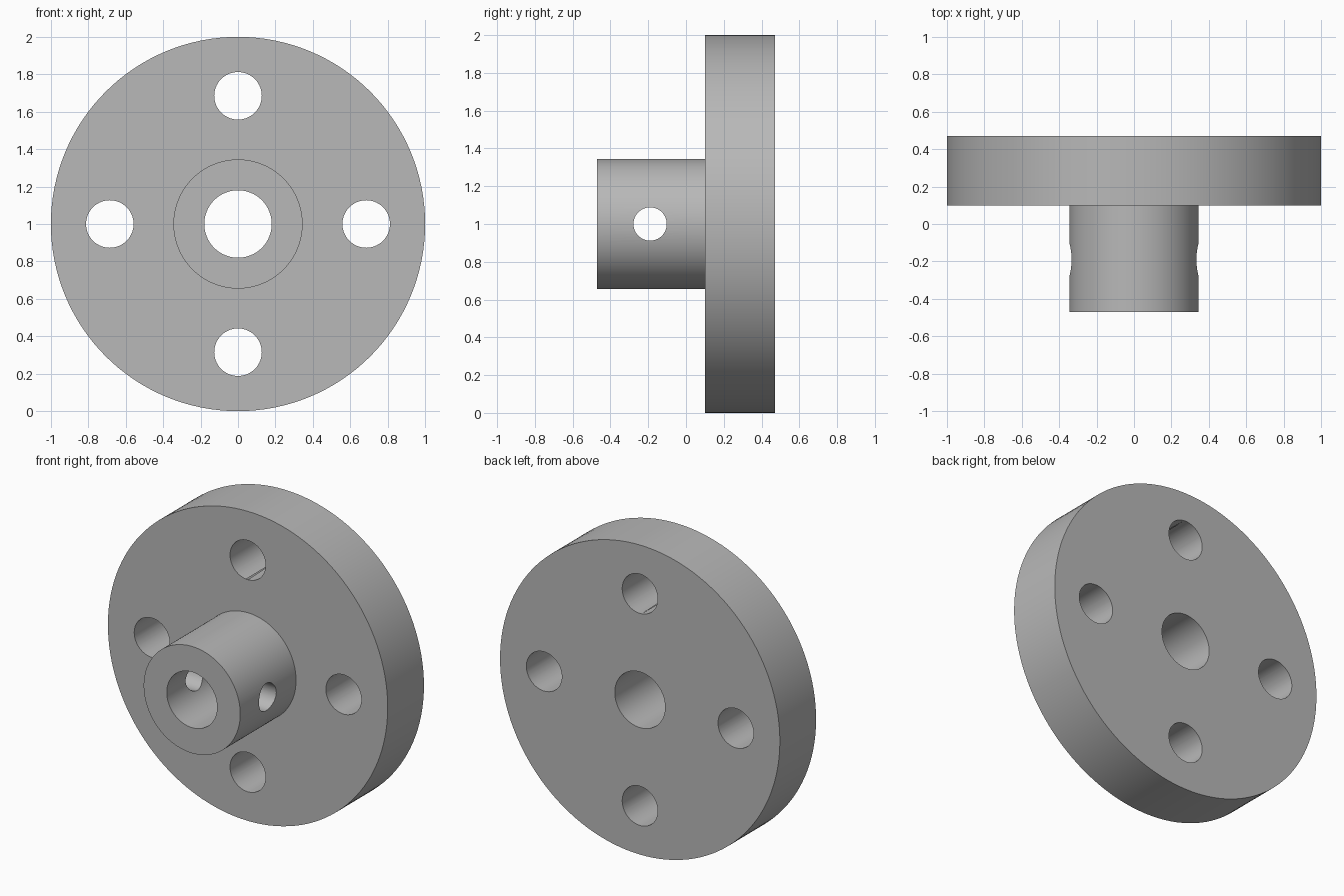
import bpy
import bmesh
from math import radians, sin, cos, pi
from mathutils import Matrix, Vector

if "Cube" in bpy.data.objects:
    bpy.data.objects.remove(bpy.data.objects["Cube"], do_unlink=True)

CENTRE_Z = 1.0
FRONT, STEP, BACK = -0.47, 0.10, 0.47
FLANGE_R, HUB_R, BORE_R = 1.0, 0.345, 0.18
BOLT_R, BOLT_CIRCLE = 0.127, 0.685
PIN_R, PIN_Y = 0.088, -0.19

# Plain grey metal
metal = bpy.data.materials.new("grey_metal")
metal.use_nodes = True
grey = (0.48, 0.48, 0.48, 1)
metal.diffuse_color = grey
metal.node_tree.nodes["Principled BSDF"].inputs["Base Color"].default_value = grey


def lathe(name, profile, steps=128):
    """Spin a closed (radius, y) profile around the shaft axis."""
    bm = bmesh.new()
    rings = []
    for i in range(steps):
        a = 2 * pi * i / steps
        rings.append([bm.verts.new((r * cos(a), y, CENTRE_Z + r * sin(a)))
                      for r, y in profile])
    n = len(profile)
    for i in range(steps):
        ring, after = rings[i], rings[(i + 1) % steps]
        for j in range(n):
            k = (j + 1) % n
            bm.faces.new((ring[j], ring[k], after[k], after[j]))
    bmesh.ops.recalc_face_normals(bm, faces=bm.faces)
    mesh = bpy.data.meshes.new(name)
    bm.to_mesh(mesh)
    bm.free()
    obj = bpy.data.objects.new(name, mesh)
    bpy.context.collection.objects.link(obj)
    mesh.materials.append(metal)
    return obj


def drill(target, centre, axis, radius, depth):
    """Cut a round hole through the target along the given axis."""
    turn = Vector((0, 0, 1)).rotation_difference(Vector(axis))
    bm = bmesh.new()
    bmesh.ops.create_cone(bm, cap_ends=True, segments=64, radius1=radius,
                          radius2=radius, depth=depth,
                          matrix=Matrix.Translation(centre) @ turn.to_matrix().to_4x4())
    mesh = bpy.data.meshes.new("drill")
    bm.to_mesh(mesh)
    bm.free()
    mesh.materials.append(metal)
    cutter = bpy.data.objects.new("drill", mesh)
    cutter.hide_render = True
    bpy.context.collection.objects.link(cutter)
    mod = target.modifiers.new("hole", 'BOOLEAN')
    mod.operation = 'DIFFERENCE'
    mod.solver = 'EXACT'
    mod.object = cutter
    bpy.ops.object.modifier_apply(modifier=mod.name)
    bpy.data.objects.remove(cutter, do_unlink=True)


# Flange and hub turned as one piece with a through bore
flange = lathe("flanged_hub", [(BORE_R, FRONT), (HUB_R, FRONT), (HUB_R, STEP),
                               (FLANGE_R, STEP), (FLANGE_R, BACK), (BORE_R, BACK)])
bpy.context.view_layer.objects.active = flange
flange.select_set(True)

# Four bolt holes around the flange
for i in range(4):
    a = i * pi / 2
    drill(flange, Vector((BOLT_CIRCLE * cos(a), (STEP + BACK) / 2,
                          CENTRE_Z + BOLT_CIRCLE * sin(a))), (0, 1, 0), BOLT_R, 0.6)

# Cross pin hole through both hub walls
drill(flange, Vector((0, PIN_Y, CENTRE_Z)), (1, 0, 0), PIN_R, 1.2)

bpy.ops.object.shade_smooth_by_angle(angle=radians(30))
